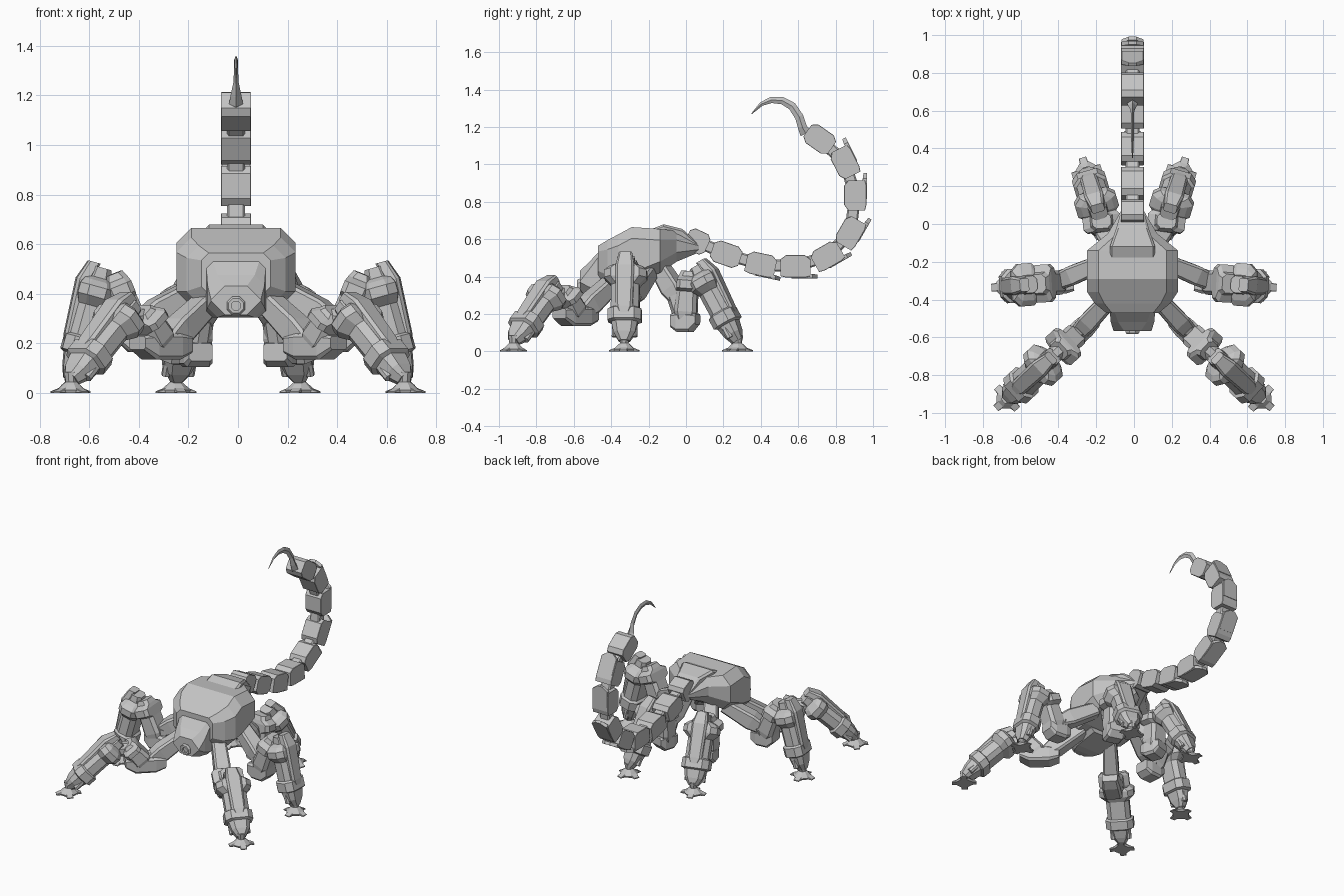
import bpy, bmesh, math
from mathutils import Vector

if "Cube" in bpy.data.objects:
    bpy.data.objects.remove(bpy.data.objects["Cube"])

CX = -0.008  # centre line of body and tail
UP = Vector((0, 0, 1))

metal = bpy.data.materials.new("grey metal")
metal.use_nodes = True
GREY = (0.55, 0.55, 0.55, 1)
metal.diffuse_color = GREY
metal.node_tree.nodes["Principled BSDF"].inputs["Base Color"].default_value = GREY


def skin(name, rings):
    """Closed surface through a row of rings with equal point counts."""
    bm = bmesh.new()
    loops = [[bm.verts.new(p) for p in ring] for ring in rings]
    n = len(loops[0])
    for lo, hi in zip(loops, loops[1:]):
        for i in range(n):
            j = (i + 1) % n
            bm.faces.new((lo[i], lo[j], hi[j], hi[i]))
    bm.faces.new(loops[0])
    bm.faces.new(loops[-1])
    bmesh.ops.recalc_face_normals(bm, faces=bm.faces)
    mesh = bpy.data.meshes.new(name)
    bm.to_mesh(mesh)
    bm.free()
    mesh.materials.append(metal)
    obj = bpy.data.objects.new(name, mesh)
    bpy.context.collection.objects.link(obj)
    return obj


def loft(name, a, b, stations, side=None, shift=0):
    """Chamfered boxes from a to b; station = (fraction, half width, low, high, chamfer)."""
    a, b = Vector(a), Vector(b)
    ex = (b - a).normalized()
    if side is None:
        side = UP.cross(ex).normalized()
    up = ex.cross(side)
    rings = []
    for f, w, lo, hi, c in stations:
        flat = [(w, lo + c), (w, hi - c), (w - c, hi), (c - w, hi),
                (-w, hi - c), (-w, lo + c), (c - w, lo), (w - c, lo)]
        o = a + (b - a) * f
        rings.append([o + side * (t + shift) + up * h for t, h in flat])
    return skin(name, rings)


def rod(name, a, b, r, **kw):
    return loft(name, a, b, [(f, r, -r, r, r * 0.58) for f in (0, 1)], **kw)


# Body: stations run along y
LEFT = Vector((-1, 0, 0))
START, AHEAD = (CX, 0, 0), (CX, 1, 0)
loft("trunk", START, AHEAD, [
    (-.47, .14, .40, .565, .03), (-.42, .20, .36, .595, .05),
    (-.36, .24, .35, .627, .06), (-.29, .24, .36, .665, .06),
    (-.14, .24, .42, .655, .06), (-.05, .13, .48, .645, .05),
    (.07, .06, .53, .58, .015)], LEFT)
loft("head", START, AHEAD, [
    (-.567, .10, .315, .432, .056), (-.52, .115, .305, .475, .04),
    (-.465, .12, .305, .535, .025), (-.30, .12, .33, .55, .025)], LEFT)
loft("tail_mount", START, AHEAD, [
    (-.22, .12, .50, .64, .01), (-.12, .12, .50, .68, .012),
    (-.02, .085, .50, .655, .012), (.07, .06, .535, .575, .01)], LEFT)
loft("muzzle", (CX, 0, .352), (CX, 1, .352), [
    (y, r, -r, r, r * .58) for y, r in
    ((-.54, .04), (-.575, .036), (-.582, .03), (-.582, .018), (-.56, .018))], LEFT)

# Tail: centre y, centre z and pitch of each segment
TAIL = [(.06, .588, -25), (.215, .52, -19), (.40, .465, -12), (.585, .455, 0),
        (.755, .51, 30), (.878, .635, 60), (.905, .835, 90), (.85, 1.01, 117),
        (.715, 1.135, 145)]
centres = []
for i, (y, z, pitch) in enumerate(TAIL):
    c = Vector((CX, y, z))
    d = Vector((0, math.cos(math.radians(pitch)), math.sin(math.radians(pitch))))
    centres.append(c)
    k = .75 if i == 0 else 1
    guarded = 1 < i < 8
    low = -.052 if guarded else -.038
    loft(f"tail_segment_{i + 1}", c, c + d, [
        (-.08 * k, .061, low, .038, .002), (-.05 * k, .061, -.06, .06, .002),
        (.05 * k, .061, -.06, .06, .002), (.08 * k, .061, low, .038, .002)], LEFT)
    if guarded:  # pointed guard on the outer side, reaching over the next joint
        loft(f"tail_guard_{i + 1}", c, c + d, [
            (-.02, .058, -.064, -.04, .002), (.09, .058, -.064, -.04, .002),
            (.118, .02, -.064, -.044, .002)], LEFT)
for i, (a, b) in enumerate(zip(centres, centres[1:])):
    loft(f"tail_joint_{i + 1}", a, b, [(f, .036, -.032, .032, .008) for f in (0, 1)], LEFT)

# Sting: path point y, z, half thickness, half width
STING = [(.64, 1.165, .03, .028), (.622, 1.2, .024, .022), (.605, 1.255, .023, .01),
         (.567, 1.312, .022, .008), (.515, 1.341, .02, .008), (.457, 1.345, .017, .007),
         (.403, 1.323, .011, .006), (.35, 1.27, .002, .002)]
path = [Vector((CX, y, z)) for y, z, _, _ in STING]
rings = []
for i, (_, _, thick, wide) in enumerate(STING):
    d = (path[min(i + 1, len(path) - 1)] - path[max(i - 1, 0)]).normalized()
    out, across = d.cross(LEFT) * thick, LEFT * wide
    rings.append([path[i] + out, path[i] + across, path[i] - out, path[i] - across])
skin("sting", rings)

# Leg outlines: fraction, half width, half depth
SHIN = [(0, .045, .04), (.09, .05, .05), (.12, .085, .06), (.17, .113, .072),
        (.26, .113, .072), (.34, .075, .055), (.61, .075, .055), (.63, .09, .07),
        (.76, .09, .07), (.78, .07, .055), (.90, .058, .045), (1, .03, .03)]
LINK = [(0, .055, .045), (.2, .065, .06), (.6, .065, .055), (.66, .10, .055),
        (.82, .10, .055), (.9, .06, .05), (1, .05, .04)]


def leg(name, reach, hip, joint, elbow, knee, ankle):
    hip, joint, elbow, knee, ankle = map(Vector, (hip, joint, elbow, knee, ankle))
    out = ankle - knee
    out = Vector((out.x, out.y, 0)).normalized()
    # Hip arm
    loft(name + "_hip_arm", hip, joint, [
        (-.1, .045, -.045, .045, .012), (.75, .052, -.055, .055, .012),
        (1.1, .045, -.04, .04, .012)])
    # Upper link, elbow block and knee pin
    top = knee - out * .045 - UP * .025
    loft(name + "_upper_link", elbow, top, [(f, w, -h, h, .02) for f, w, h in LINK])
    rod(name + "_elbow_pin", joint, joint.lerp(elbow, .9), .05)
    loft(name + "_elbow_block", elbow - out * reach, elbow + out * reach, [
        (0, .05, -.03, .04, .01), (.25, .06, -.055, .05, .015),
        (.75, .06, -.055, .05, .015), (1, .05, -.015, .04, .01)])
    rod(name + "_knee_pin", elbow.lerp(top, .75), knee.lerp(ankle, .22), .045)
    # Armoured shin
    loft(name + "_shin", knee, ankle, [(f, w, -h, h, min(w, h) * .5) for f, w, h in SHIN])
    loft(name + "_shin_guard", knee, ankle, [
        (-.03, .035, .01, .06, .008), (.14, .05, .03, .088, .012),
        (.62, .045, .03, .075, .012), (.70, .03, .03, .07, .01)])
    for s in (-1, 1):
        inward = Vector((0, 0, -.03))
        rod(f"{name}_piston_{s}", knee.lerp(ankle, .25) + inward,
            knee.lerp(ankle, .88) + inward, .018, shift=s * .05)
    # Foot: flared base with four toes
    ground = Vector((ankle.x, ankle.y, 0))
    across = UP.cross(out)
    loft(name + "_foot", ground, ground + UP, [
        (z, r, -r, r, r * .58) for z, r in
        ((0, .05), (.012, .055), (.034, .034), (.045, .022), (.085, .028))], side=across)
    for word, d in (("long", out), ("cross", across)):
        loft(f"{name}_toes_{word}", ground - d * .08, ground + d * .08, [
            (0, .02, 0, .007, .002), (.3, .024, 0, .026, .004),
            (.7, .024, 0, .026, .004), (1, .02, 0, .007, .002)])


# Elbow reach, then hip, joint, elbow, knee and ankle of the left legs
LEGS = {
    "front": (.13, (.13, -.40, .36), (.27, -.55, .22), (.31, -.59, .19),
              (.43, -.70, .355), (.672, -.922, .055)),
    "middle": (.08, (.18, -.21, .41), (.37, -.29, .30), (.40, -.31, .22),
               (.55, -.32, .505), (.675, -.33, .055)),
    "rear": (.07, (.10, -.14, .45), (.15, -.05, .30), (.17, -.005, .16),
             (.185, .06, .455), (.25, .275, .055)),
}
for place, (reach, *points) in LEGS.items():
    for word, s in (("left", 1), ("right", -1)):
        leg(f"{place}_{word}_leg", reach, *[(x * s, y, z) for x, y, z in points])
